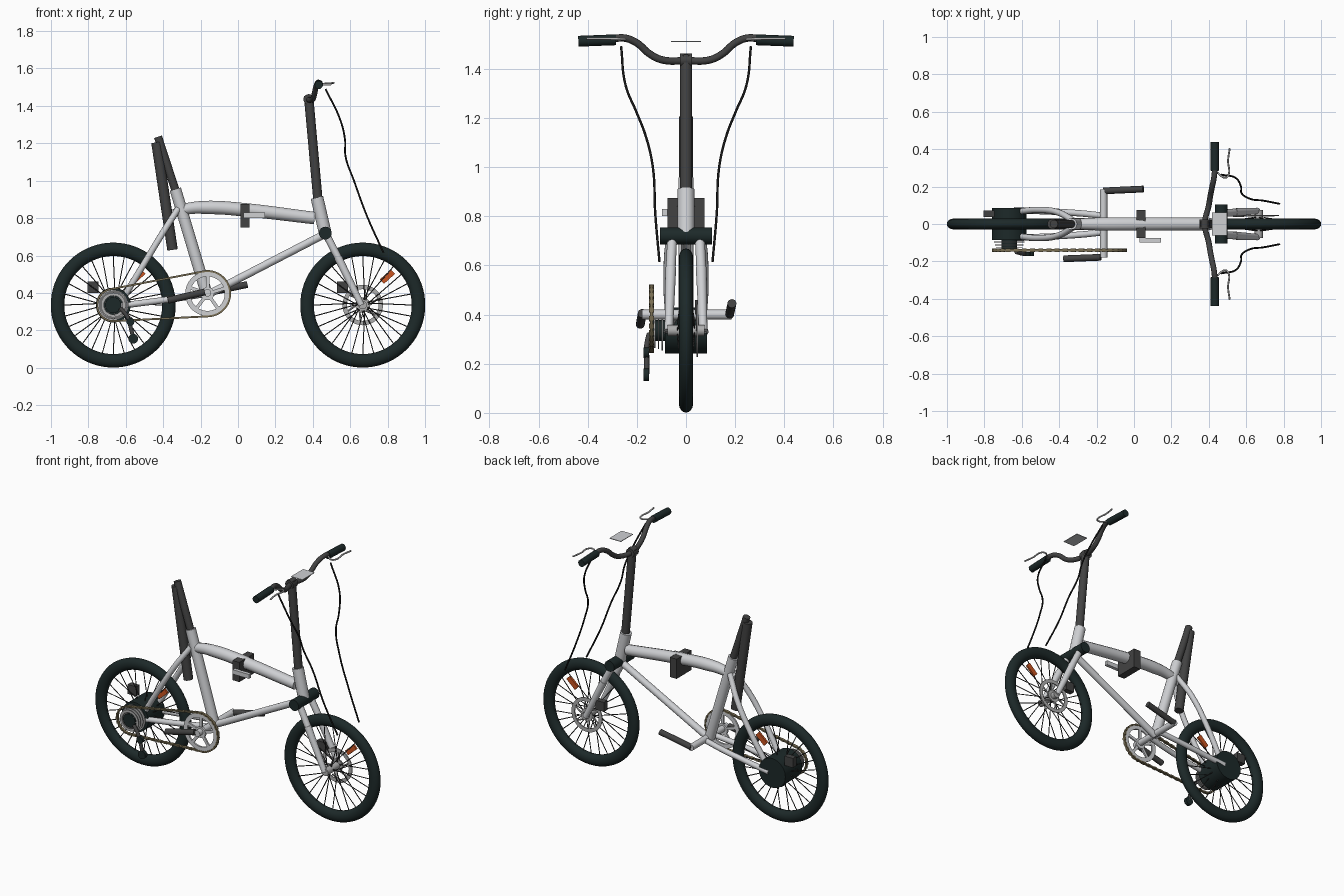
import bpy, bmesh, math
from mathutils import Vector, Matrix

cube = bpy.data.objects.get("Cube")
if cube:
    bpy.data.objects.remove(cube, do_unlink=True)


def material(name, r, g, b):
    m = bpy.data.materials.new(name)
    m.use_nodes = True
    m.diffuse_color = (r, g, b, 1)
    m.node_tree.nodes["Principled BSDF"].inputs["Base Color"].default_value = (r, g, b, 1)
    return m


FRAME = material("light grey paint", .62, .63, .65)
DARK = material("dark grey metal", .055, .055, .055)
RUBBER = material("black green rubber", .012, .022, .022)
BLACK = material("black cable", .008, .008, .008)
SILVER = material("silver metal", .42, .42, .42)
SPOKE = material("spoke grey", .04, .04, .04)
CHAIN = material("tan chain", .19, .155, .085)
ORANGE = material("orange reflector", .6, .09, .015)
AXLE_Z = .335


def finish(name, bm, mat, smooth=True):
    bmesh.ops.recalc_face_normals(bm, faces=bm.faces)
    me = bpy.data.meshes.new(name)
    bm.to_mesh(me)
    bm.free()
    me.materials.append(mat)
    ob = bpy.data.objects.new(name, me)
    bpy.context.collection.objects.link(ob)
    if smooth:
        bpy.ops.object.select_all(action='DESELECT')
        ob.select_set(True)
        bpy.context.view_layer.objects.active = ob
        bpy.ops.object.shade_smooth_by_angle(angle=math.radians(40))
    return ob


def add_rod(bm, a, b, r, r2=None, sides=20):
    a, b = Vector(a), Vector(b)
    d = b - a
    mat = Matrix.Translation((a + b) / 2) @ d.to_track_quat('Z', 'Y').to_matrix().to_4x4()
    bmesh.ops.create_cone(bm, cap_ends=True, segments=sides, radius1=r,
                          radius2=r if r2 is None else r2, depth=d.length, matrix=mat)


def rod(name, a, b, r, mat, r2=None, sides=20):
    bm = bmesh.new()
    add_rod(bm, a, b, r, r2, sides)
    return finish(name, bm, mat)


def add_box(bm, c, size, angle=0):
    # angle turns the box in the side plane
    bmesh.ops.create_cube(bm, size=1, matrix=Matrix.Translation(c)
                          @ Matrix.Rotation(-angle, 4, 'Y') @ Matrix.Diagonal((*size, 1)))


def box(name, c, size, mat, angle=0):
    bm = bmesh.new()
    add_box(bm, c, size, angle)
    return finish(name, bm, mat, False)


def pipe(name, pts, r, mat, radii=None):
    # smooth bent tube through the points
    cu = bpy.data.curves.new(name, 'CURVE')
    cu.dimensions = '3D'
    cu.bevel_depth, cu.bevel_resolution, cu.use_fill_caps = r, 4, True
    cu.resolution_u = 8
    sp = cu.splines.new('BEZIER')
    sp.bezier_points.add(len(pts) - 1)
    for i, (p, co) in enumerate(zip(sp.bezier_points, pts)):
        p.co = co
        p.handle_left_type = p.handle_right_type = 'AUTO'
        p.radius = radii[i] if radii else 1
    ob = bpy.data.objects.new(name, cu)
    bpy.context.collection.objects.link(ob)
    bpy.ops.object.select_all(action='DESELECT')
    ob.select_set(True)
    bpy.context.view_layer.objects.active = ob
    bpy.ops.object.convert(target='MESH')
    bpy.context.object.data.materials.clear()
    bpy.context.object.data.materials.append(mat)
    bpy.ops.object.shade_smooth_by_angle(angle=math.radians(50))


def lathe(bm, profile, x, z, steps=64):
    # closed (radius, y) profile turned about a wheel axle
    rings = [[bm.verts.new((x + r * math.cos(t), y, z + r * math.sin(t))) for r, y in profile]
             for t in (2 * math.pi * i / steps for i in range(steps))]
    n = len(profile)
    for i in range(steps):
        a, b = rings[i], rings[(i + 1) % steps]
        for j in range(n):
            k = (j + 1) % n
            bm.faces.new((a[j], a[k], b[k], b[j]))


def add_ring(bm, x, y, z, inner, outer, width, steps=48):
    h = width / 2
    lathe(bm, [(inner, y - h), (outer, y - h), (outer, y + h), (inner, y + h)], x, z, steps)


def polar(x, z, r, t, y=0):
    return Vector((x + r * math.cos(t), y, z + r * math.sin(t)))


def mirrored(pts, s):
    return [(x, y * s, z) for x, y, z in pts]


SIDES = (("left", 1), ("right", -1))

# Wheels
for name, x in (("front", .667), ("rear", -.667)):
    bm = bmesh.new()
    prof = [(.298 + .036 * math.cos(t), .029 * math.sin(t))
            for t in (2 * math.pi * i / 16 for i in range(16))]
    lathe(bm, prof, x, AXLE_Z, 72)
    finish(name + "_tyre", bm, RUBBER)
    bm = bmesh.new()
    for i in range(28):
        t = 2 * math.pi * i / 28
        side = 1 if i % 2 else -1
        lean = .35 if i % 4 < 2 else -.35
        add_rod(bm, polar(x, AXLE_Z, .03, t + lean, side * .035), polar(x, AXLE_Z, .268, t),
                .0028, sides=6)
    finish(name + "_spokes", bm, SPOKE)
    rod(name + "_hub", (x, -.075, AXLE_Z), (x, .075, AXLE_Z), .022, SILVER)
    box(name + "_reflector", (x + .132, 0, AXLE_Z + .152), (.08, .012, .032), ORANGE, math.radians(42))
    box(name + "_caliper", (x - .108, .055, AXLE_Z + .095), (.06, .035, .06), DARK)

# Front brake disc
bm = bmesh.new()
add_ring(bm, .667, .045, AXLE_Z, .085, .108, .006)
add_ring(bm, .667, .045, AXLE_Z, .02, .04, .006)
for i in range(6):
    t = math.pi * i / 3
    add_rod(bm, polar(.667, AXLE_Z, .035, t, .045), polar(.667, AXLE_Z, .09, t + .4, .045), .005, sides=6)
finish("front_brake_disc", bm, SILVER)

# Rear hub motor and cassette
rod("hub_motor", (-.667, -.085, AXLE_Z), (-.667, .085, AXLE_Z), .093, RUBBER, sides=48)
rod("cassette_core", (-.667, -.145, AXLE_Z), (-.667, -.08, AXLE_Z), .042, RUBBER, sides=32)
bm = bmesh.new()
for i in range(4):
    y, r = -.142 + .015 * i, .066 + .005 * i
    add_ring(bm, -.667, y, AXLE_Z, r - .016, r, .005)
    for j in range(9):
        t = 2 * math.pi * j / 9
        add_rod(bm, polar(-.667, AXLE_Z, .035, t, y), polar(-.667, AXLE_Z, r - .01, t, y), .003, sides=6)
finish("cassette", bm, SILVER)

# Chainring and chain
CX, CZ, CY = -.163, .396, -.14
bm = bmesh.new()
add_ring(bm, CX, CY, CZ, .092, .119, .01, 64)
add_ring(bm, CX, CY, CZ, .015, .035, .014)
for i in range(5):
    t = 2 * math.pi * i / 5 + .3
    add_box(bm, polar(CX, CZ, .062, t, CY), (.075, .01, .018), t)
finish("chainring", bm, FRAME)

d = Vector((CX + .667, 0, CZ - AXLE_Z))
R1, R2 = .086, .121
tilt = math.atan2(d.z, d.x)
swing = math.acos((R1 - R2) / d.length)
path = [polar(-.667, AXLE_Z, R1, tilt + swing + (2 * math.pi - 2 * swing) * i / 20, CY) for i in range(21)]
path += [polar(CX, CZ, R2, tilt - swing + 2 * swing * i / 24, CY) for i in range(25)]
bm = bmesh.new()
for k, a in enumerate(path):
    b = path[(k + 1) % len(path)]
    seg = b - a
    links = max(1, round(seg.length / .022))
    for j in range(links):
        width = .02 if (j + k) % 2 else .013
        add_box(bm, a + seg * (j + .5) / links, (seg.length / links * 1.05, width, .01),
                math.atan2(seg.z, seg.x))
finish("chain", bm, CHAIN, False)

# Derailleur
pipe("derailleur_arm", [(-.63, -.15, .32), (-.59, -.16, .27), (-.575, -.16, .22), (-.56, -.16, .16)], .011, DARK)
for name, x, z, r in (("upper", -.575, .245, .021), ("lower", -.56, .155, .026)):
    rod(name + "_pulley", (x, -.172, z), (x, -.15, z), r, RUBBER)

# Cranks
rod("crank_axle", (CX, -.18, .4), (CX, .185, .4), .02, FRAME)
rod("left_crank", (CX, .177, .4), (.05, .187, .445), .018, DARK)
rod("right_crank", (CX - .015, -.178, .405), (-.375, -.186, .36), .018, DARK)

# Frame
rod("seat_tube", (-.335, 0, .955), (-.168, 0, .396), .031, FRAME)
rod("down_tube", (.455, 0, .71), (-.163, 0, .39), .021, FRAME)
pipe("top_tube", [(-.345, 0, .825), (-.27, 0, .85), (-.15, 0, .857), (.03, 0, .845), (.41, 0, .8)],
     .036, FRAME, [.6, .85, 1, 1, .92])
for side, s in SIDES:
    pipe(side + "_seat_stay", mirrored([(-.32, .015, .85), (-.4, .06, .725), (-.5, .075, .56),
                                       (-.63, .065, .345)], s), .017, FRAME)
    pipe(side + "_chain_stay", mirrored([(-.17, .045, .395), (-.3, .058, .375), (-.64, .075, .33)], s),
         .017, FRAME)
box("hinge_block", (.038, 0, .812), (.048, .15, .125), DARK)
box("hinge_latch", (.088, -.087, .815), (.115, .022, .028), FRAME)

# Seat posts
rod("seat_post", (-.428, 0, 1.235), (-.325, 0, .92), .022, DARK)
rod("rear_seat_post", (-.436, 0, 1.205), (-.35, 0, .63), .028, DARK)

# Steering column and fork
rod("head_tube", (.422, 0, .91), (.465, 0, .725), .034, FRAME)
rod("stem", (.377, 0, 1.455), (.428, 0, .89), .025, DARK)
rod("fork_crown", (.467, -.105, .72), (.467, .105, .72), .034, RUBBER, sides=28)
for side, s in SIDES:
    upper, mid, low = mirrored([(.47, .056, .715), (.535, .062, .59), (.66, .07, .335)], s)
    rod(side + "_fork_upper", upper, mid, .02, FRAME)
    rod(side + "_fork_lower", mid, low, .022, FRAME, .017)

# Handlebar, grips, levers and cables
half = [(.4, .1, 1.437), (.408, .15, 1.462), (.418, .2, 1.505), (.428, .25, 1.525), (.432, .3, 1.522), (.432, .42, 1.515)]
pipe("handlebar", mirrored(half[::-1], -1) + [(.378, 0, 1.433)] + half, .015, DARK)
rod("bar_clamp", (.378, -.025, 1.435), (.378, .025, 1.435), .028, DARK)
for side, s in SIDES:
    a, b = mirrored([(.432, .285, 1.518), (.432, .438, 1.512)], s)
    rod(side + "_grip", a, b, .022, RUBBER)
    pipe(side + "_brake_lever", mirrored([(.445, .275, 1.518), (.49, .248, 1.52), (.505, .262, 1.521),
                                         (.503, .34, 1.523), (.512, .405, 1.523)], s), .005, SILVER)
    pipe(side + "_cable", mirrored([(.468, .264, 1.49), (.545, .245, 1.33), (.572, .2, 1.22),
                                   (.575, .165, 1.13), (.62, .135, 1.0), (.69, .125, .81),
                                   (.778, .108, .615)], s), .005, BLACK)
box("display_plate", (.457, 0, 1.511), (.08, .122, .004), FRAME)
